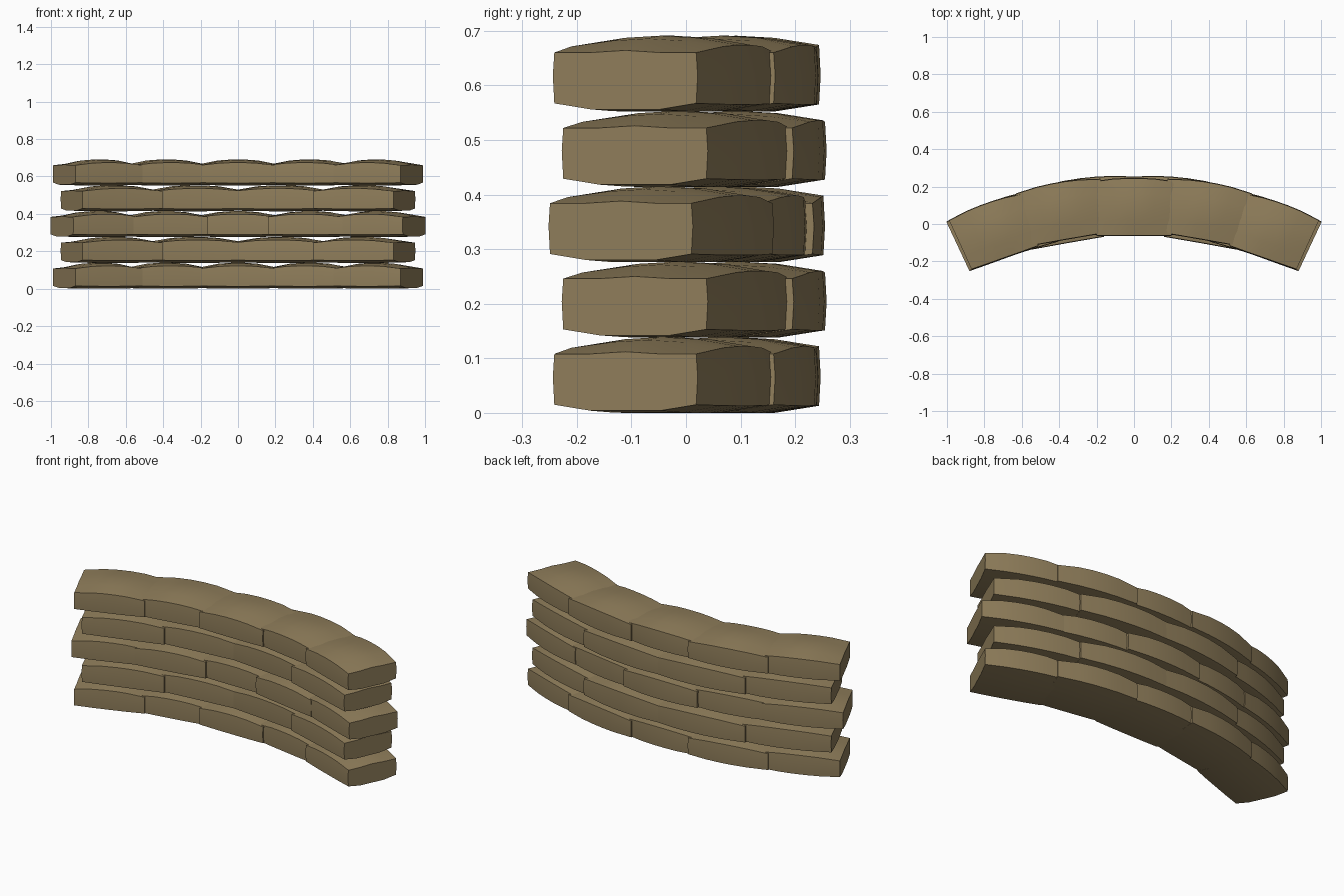
import bpy, bmesh, math

if "Cube" in bpy.data.objects:
    bpy.data.objects.remove(bpy.data.objects["Cube"])

mat = bpy.data.materials.new("sandbag brown")
mat.diffuse_color = (0.28, 0.21, 0.105, 1)
mat.use_nodes = True
mat.node_tree.nodes["Principled BSDF"].inputs["Base Color"].default_value = mat.diffuse_color

CENTRE_Y = -2.13   # centre of the wall's curve
RADIUS = 2.226     # middle line of the wall
PITCH = 0.138      # height of one course


def section(t):
    """Cross-section (radial, height) of a bag; t = 0 at its ends, 1 in its middle."""
    w = 0.143 + 0.009 * t
    side_top = 0.108 + 0.014 * t
    top = 0.112 + 0.027 * t
    low = 0.015 - 0.002 * t
    bottom = 0.004 - 0.004 * t
    return [(-w, low), (-w - 0.003, 0.066), (-w, side_top),
            (-0.07, top - 0.004), (0, top), (0.07, top - 0.004),
            (w, side_top), (w + 0.003, 0.066), (w, low),
            (0.07, bottom), (-0.07, bottom)]


def make_bag(name, a0, a1, shift, z0):
    """One filled bag bent along the arc from angle a0 to a1 (degrees)."""
    bm = bmesh.new()
    rings = []
    for u, t in ((0, 0), (0.25, 0.8), (0.42, 1), (0.58, 1), (0.75, 0.8), (1, 0)):
        a = math.radians(a0 + (a1 - a0) * u)
        ring = []
        for r, z in section(t):
            rr = RADIUS + shift + r
            ring.append(bm.verts.new((rr * math.sin(a), CENTRE_Y + rr * math.cos(a), z0 + z)))
        rings.append(ring)
    n = len(rings[0])
    for p, q in zip(rings, rings[1:]):
        for i in range(n):
            j = (i + 1) % n
            bm.faces.new((p[i], p[j], q[j], q[i]))
    bm.faces.new(rings[0])
    bm.faces.new(rings[-1][::-1])
    bmesh.ops.recalc_face_normals(bm, faces=bm.faces)
    me = bpy.data.meshes.new(name)
    bm.to_mesh(me)
    bm.free()
    me.materials.append(mat)
    ob = bpy.data.objects.new(name, me)
    bpy.context.collection.objects.link(ob)
    bpy.ops.object.select_all(action='DESELECT')
    ob.select_set(True)
    bpy.context.view_layer.objects.active = ob
    bpy.ops.object.shade_smooth_by_angle(angle=math.radians(35))


# courses: end angle, and in/out shift of each bag
courses = [
    (24.7, (-0.004, 0.007, -0.004, 0.007, -0.004)),
    (23.6, (-0.004, 0.011, 0.011, -0.004)),
    (25.1, (-0.006, -0.012, 0.004, -0.012, -0.006)),
    (23.6, (-0.004, 0.011, 0.011, -0.004)),
    (24.7, (-0.004, 0.007, -0.004, 0.007, -0.004)),
]
OVERLAP = 0.6      # neighbouring bags press into each other
for row, (end, shifts) in enumerate(courses):
    count = len(shifts)
    step = 2 * end / count
    for k, s in enumerate(shifts):
        a0 = -end + k * step - (OVERLAP if k > 0 else 0)
        a1 = -end + (k + 1) * step + (OVERLAP if k < count - 1 else 0)
        make_bag(f"sandbag_row{row + 1}_{k + 1}", a0, a1, s, row * PITCH)
